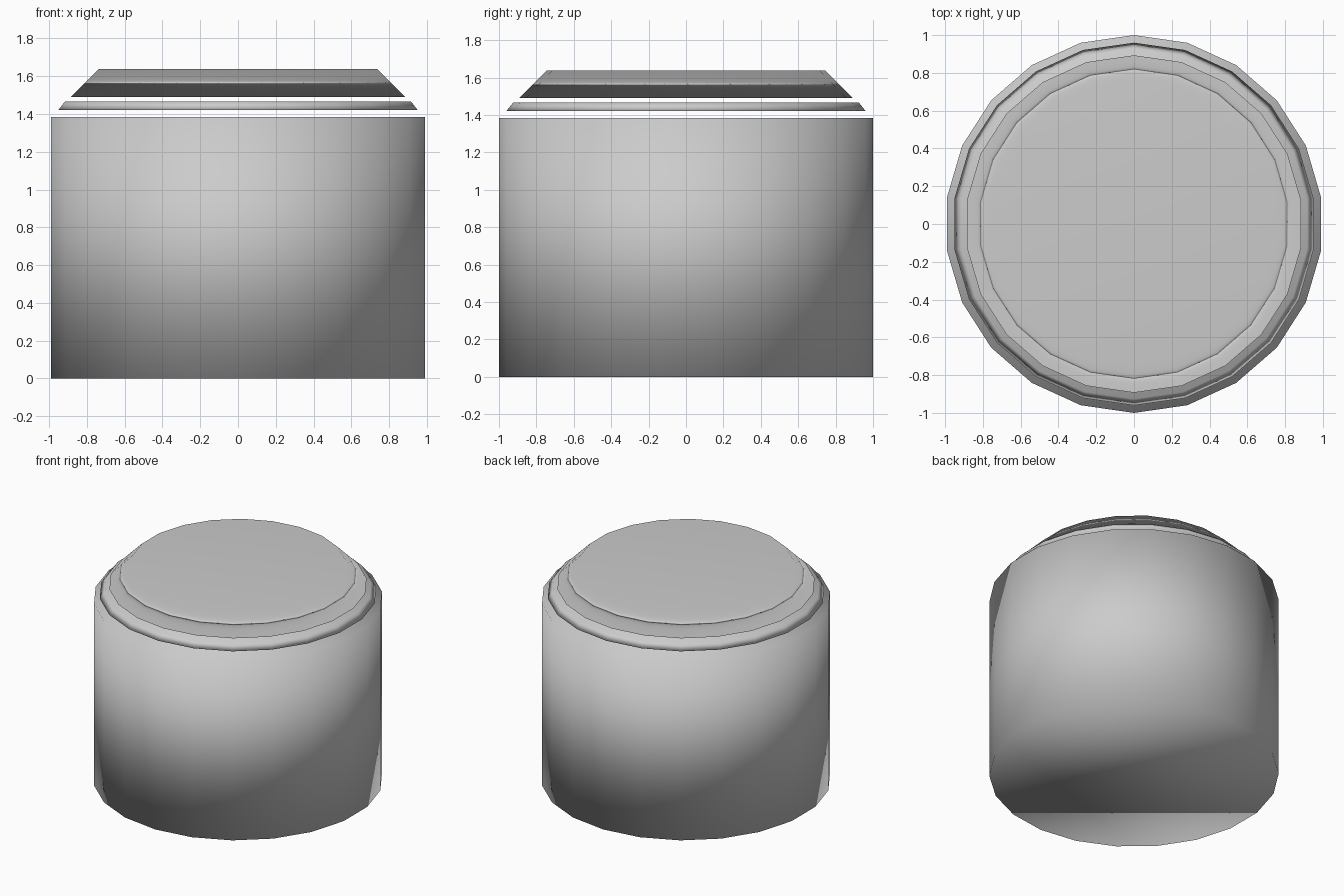
import bpy
import bmesh
from math import sin, cos, tau

SIDES = 22

cube = bpy.data.objects.get("Cube")
if cube:
    bpy.data.objects.remove(cube, do_unlink=True)

# One plain grey for the whole model
grey = bpy.data.materials.new("light_grey")
grey.use_nodes = True
colour = (0.6, 0.6, 0.6, 1)
grey.diffuse_color = colour
grey.node_tree.nodes["Principled BSDF"].inputs["Base Color"].default_value = colour


def frustum(name, z_low, r_low, z_high, r_high):
    """Closed, smooth-shaded round block with a corner on the y axis."""
    bm = bmesh.new()
    low, high = [
        [bm.verts.new((r * sin(tau * i / SIDES), r * cos(tau * i / SIDES), z))
         for i in range(SIDES)]
        for z, r in ((z_low, r_low), (z_high, r_high))
    ]
    for i in range(SIDES):
        j = (i + 1) % SIDES
        bm.faces.new((low[i], low[j], high[j], high[i]))
    bm.faces.new(low)
    bm.faces.new(high)
    bmesh.ops.recalc_face_normals(bm, faces=bm.faces)
    for face in bm.faces:
        face.smooth = True
    mesh = bpy.data.meshes.new(name)
    bm.to_mesh(mesh)
    bm.free()
    mesh.materials.append(grey)
    obj = bpy.data.objects.new(name, mesh)
    bpy.context.collection.objects.link(obj)
    return obj


# Drum, thin floating collar and floating bevelled cap
frustum("body", 0, 1.0, 1.383, 1.0)
frustum("collar", 1.422, 0.96, 1.466, 0.925)
cap = frustum("cap", 1.49, 0.893, 1.638, 0.745)

# Keep the cap's wide top evenly flat while its slope blends into it
cap.modifiers.new("flat_top", 'WEIGHTED_NORMAL')
